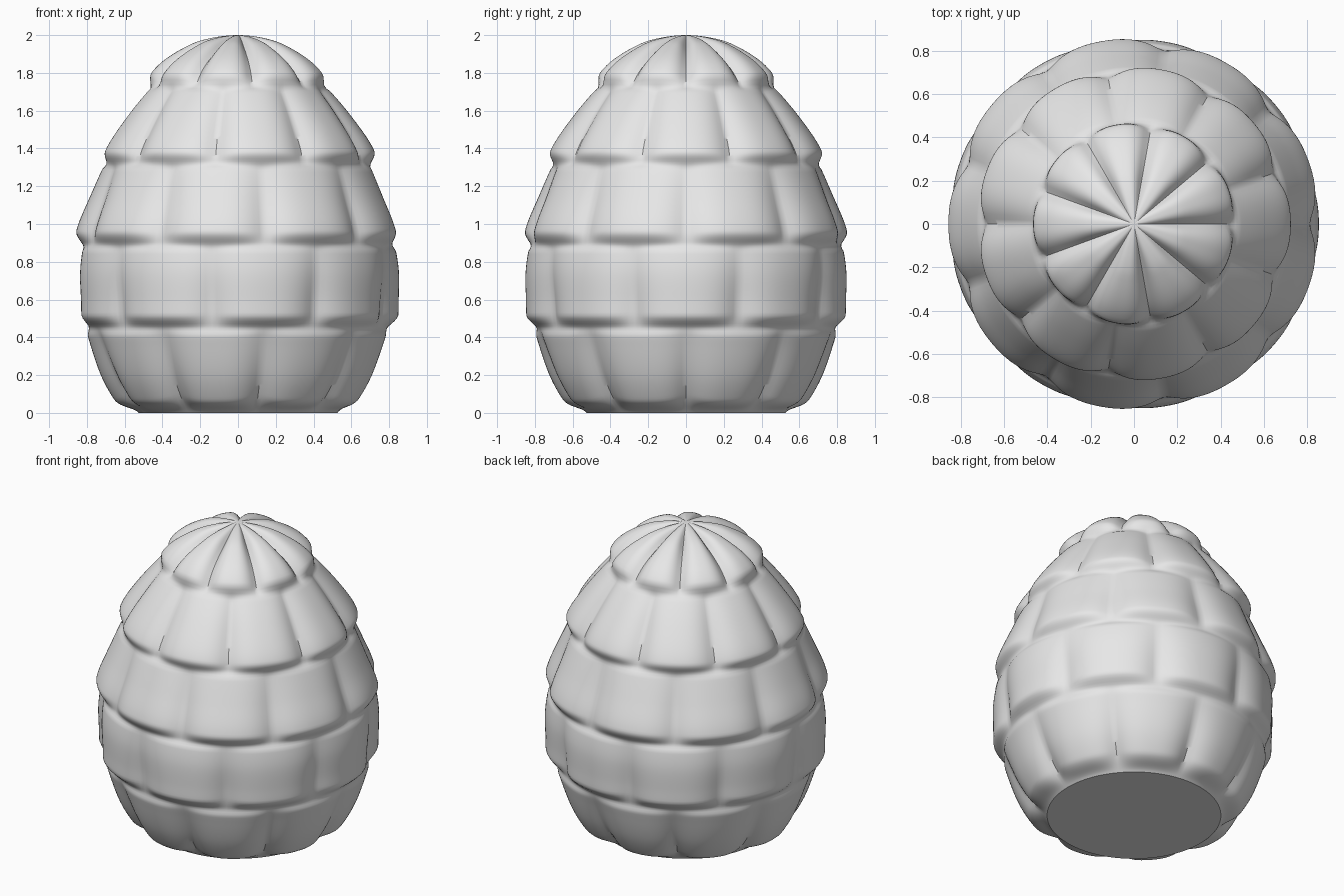
import bpy, bmesh, math
from mathutils import Vector

cube = bpy.data.objects.get("Cube")
if cube:
    bpy.data.objects.remove(cube, do_unlink=True)

LOBES, SEGMENTS, STEPS = 9, 180, 9

# Groove-level outline of the egg: radius, height
OUTLINE = [(.525, 0), (.60, .08), (.68, .2), (.75, .35), (.79, .46), (.805, .6),
           (.82, .75), (.815, .88), (.8, .98), (.75, 1.13), (.695, 1.3), (.66, 1.4),
           (.57, 1.55), (.48, 1.68), (.37, 1.82), (.2, 1.925), (0, 2)]

# Tiers of overlapping scales: lower edge, upper edge, lip height
TIERS = [(0, .46, .1), (.44, .9, .085), (.87, 1.33, .085), (1.29, 1.74, .08), (1.70, 2.3, .07)]


def smooth(t):
    t = max(0, min(1, t))
    return t * t * (3 - 2 * t)


def spline(points, steps):
    """Points on a smooth curve through the given outline."""
    p = [Vector(q) for q in points]
    p = [2 * p[0] - p[1]] + p + [Vector((-p[-2].x, p[-2].y))]
    out = []
    for a, b, c, d in zip(p, p[1:], p[2:], p[3:]):
        for i in range(steps):
            t = i / steps
            out.append(.5 * (2 * b + (c - a) * t + (2 * a - 5 * b + 4 * c - d) * t ** 2
                             + (3 * b - a - 3 * c + d) * t ** 3))
    return out + [p[-2]]


def lobe(angle, stagger):
    """Rounded scale: 1 on its ridge, 0 in the soft groove beside it."""
    u = (angle * LOBES / math.tau + stagger) % 1
    g = 1 - abs(2 * u - 1) ** 3
    return math.sqrt(g * g + .04) - .2 * (1 - g)


def swelling(r, z, angle):
    """Height of the scales above the groove-level outline."""
    total = 0
    for i, (low, high, lip) in enumerate(TIERS):
        t = max(0, min(1, (z - low) / (high - low)))
        fade = (1 - .75 * t ** 1.5) * smooth((high - z) / .05)
        stagger = 0 if i % 2 == 0 else .5
        total += .053 * smooth((z - low) / lip) * fade * lobe(angle, stagger)
    return total * smooth(r / .22)


# Egg shell
bm = bmesh.new()
profile = spline(OUTLINE, STEPS)
rings = []
for i, p in enumerate(profile[:-1]):
    tangent = (profile[i + 1] - profile[max(i - 1, 0)]).normalized()
    ring = []
    for s in range(SEGMENTS):
        a = math.tau * s / SEGMENTS
        h = swelling(p.x, p.y, a)
        r, z = p.x + h * tangent.y, max(0, p.y - h * tangent.x)
        ring.append(bm.verts.new((r * math.cos(a), r * math.sin(a), z)))
    rings.append(ring)

for low, high in zip(rings, rings[1:]):
    for s in range(SEGMENTS):
        n = (s + 1) % SEGMENTS
        bm.faces.new((low[s], low[n], high[n], high[s]))

# Tip and flat base
tip = bm.verts.new((0, 0, profile[-1].y))
for s in range(SEGMENTS):
    bm.faces.new((rings[-1][s], rings[-1][(s + 1) % SEGMENTS], tip))
bm.faces.new(rings[0][::-1])

mesh = bpy.data.meshes.new("scaled_egg")
bm.to_mesh(mesh)
bm.free()
egg = bpy.data.objects.new("scaled_egg", mesh)
bpy.context.collection.objects.link(egg)

# Plain grey colour
grey = bpy.data.materials.new("light_grey")
grey.use_nodes = True
grey.diffuse_color = (.8, .8, .8, 1)
grey.node_tree.nodes["Principled BSDF"].inputs["Base Color"].default_value = (.8, .8, .8, 1)
mesh.materials.append(grey)

bpy.ops.object.select_all(action="DESELECT")
egg.select_set(True)
bpy.context.view_layer.objects.active = egg
bpy.ops.object.shade_smooth_by_angle(angle=math.radians(40))
